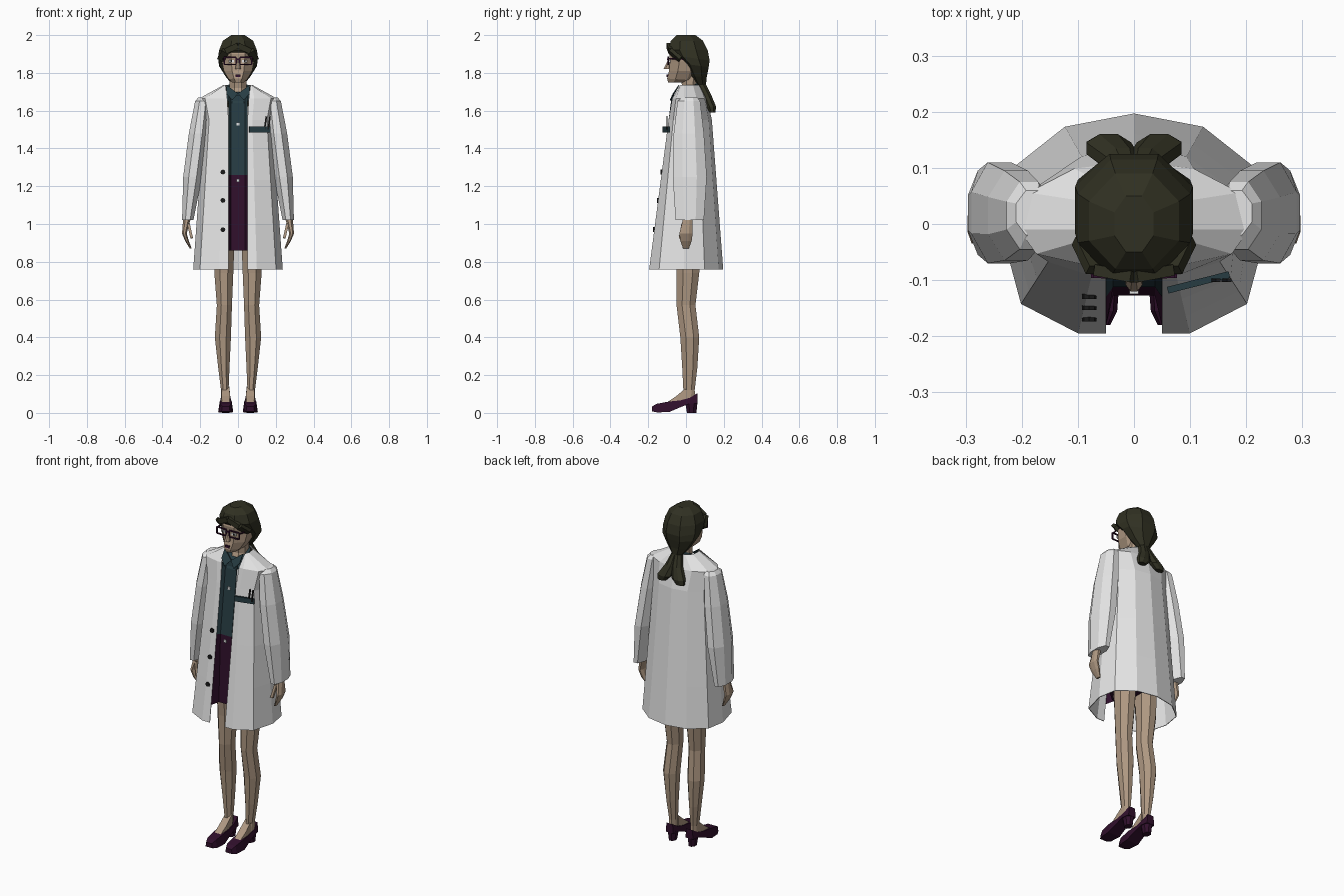
import bpy, bmesh, math
from mathutils import Vector

cube = bpy.data.objects.get("Cube")
if cube:
    bpy.data.objects.remove(cube, do_unlink=True)


def material(name, red, green, blue):
    mat = bpy.data.materials.new(name)
    mat.use_nodes = True
    mat.diffuse_color = (red, green, blue, 1)
    shader = next(node for node in mat.node_tree.nodes if node.type == 'BSDF_PRINCIPLED')
    shader.inputs["Base Color"].default_value = mat.diffuse_color
    shader.inputs["Roughness"].default_value = .9
    return mat


WHITE = material("coat white", red=.78, green=.78, blue=.78)
SKIN = material("skin", red=.42, green=.31, blue=.22)
HAIR = material("dark hair", red=.03, green=.03, blue=.016)
TEAL = material("teal cloth", red=.02, green=.045, blue=.055)
PLUM = material("plum", red=.03, green=.005, blue=.025)
BLACK = material("black", red=.01, green=.01, blue=.01)


def loft(name, mat, rings, side=1, closed=True):
    """Skin point rings of equal length; side -1 mirrors the part."""
    bm = bmesh.new()
    rows = [[bm.verts.new((x * side, y, z)) for x, y, z in ring_points] for ring_points in rings]
    count = len(rows[0])
    for lower, upper in zip(rows, rows[1:]):
        for i in range(count if closed else count - 1):
            j = (i + 1) % count
            bm.faces.new((lower[i], lower[j], upper[j], upper[i]))
    if closed:
        bm.faces.new(rows[0])
        bm.faces.new(rows[-1])
    bmesh.ops.recalc_face_normals(bm, faces=bm.faces)
    mesh = bpy.data.meshes.new(name)
    bm.to_mesh(mesh)
    bm.free()
    mesh.materials.append(mat)
    part = bpy.data.objects.new(name, mesh)
    bpy.context.scene.collection.objects.link(part)
    return part


def ring(z, width, depth, x=0, y=0, tilt=0):
    """Octagon with flat front and sides; tilt is its rise from front to back."""
    points = []
    for k in range(8):
        angle = math.pi * (k + .5) / 4
        across = math.cos(angle) / math.cos(math.pi / 8) / 2
        along = math.sin(angle) / math.cos(math.pi / 8) / 2
        points.append((x + across * width, y + along * depth, z + along * tilt))
    return points


def slice_at(y, width, bottom, top, x=.065):
    """Upright four-sided section of a foot or shoe."""
    half = width / 2
    return [(x - half, y, bottom), (x + half, y, bottom),
            (x + half * .8, y, top), (x - half * .8, y, top)]


def bar(name, mat, start, end, height, depth=.006, side=1):
    """Straight strip between two points."""
    start, end = Vector(start), Vector(end)
    axis = (end - start).normalized()
    back = Vector((0, 1, 0))
    back = (back - axis * axis.dot(back)).normalized() * depth / 2
    up = axis.cross(back).normalized() * height / 2
    corners = (up + back, up - back, -up - back, back - up)
    return loft(name, mat, [[end_point + c for c in corners] for end_point in (start, end)], side)


def coat_front(z):
    """Depth of the sloping coat front at a height."""
    return .13 * (z - .76) - .195


def coat_row(z, width, front, back, gap=.05):
    """Coat outline from one front edge round the back to the other."""
    half = [(gap, front), (max(gap * 1.1, width * .42), front), (width * .85, front * .73),
            (width, -.01), (width * .92, back / 2), (width * .52, back * .88)]
    return ([(x, y, z) for x, y in half] + [(0, back, z)]
            + [(-x, y, z) for x, y in reversed(half)])


# Open coat: straight flare up to the chest, then shoulders and neckline
coat_rows = []
for t in (0, .3, .6, 1):
    height = .76 + .79 * t
    coat_rows.append(coat_row(height, width=.237 - .057 * t, front=coat_front(height),
                              back=.197 - .06 * t))
coat_rows.append(coat_row(1.665, width=.205, front=-.073, back=.112, gap=.057))
coat_rows.append(coat_row(1.735, width=.078, front=-.03, back=.076, gap=.066))
coat = loft("coat", WHITE, coat_rows, closed=False)
cloth = coat.modifiers.new("cloth thickness", 'SOLIDIFY')
cloth.thickness = .004
cloth.offset = -1


# Shirt and skirt, recessed between the coat edges
def front_panel(name, mat, *levels):
    rows = []
    for z, recess in levels:
        edge = coat_front(z)
        rows.append([(-.05, edge, z), (-.037, edge + recess, z),
                     (.037, edge + recess, z), (.05, edge, z)])
    loft(name, mat, rows, closed=False)


front_panel("skirt_front", PLUM, (.86, .055), (1.26, .018))
front_panel("shirt_front", TEAL, (1.26, .018), (1.68, .015))
loft("skirt", PLUM, [ring(z=.86, width=.26, depth=.22, y=-.01),
                     ring(z=1.26, width=.24, depth=.2)])
loft("shirt_collar", TEAL, [ring(z=1.67, width=.14, depth=.14, tilt=.06),
                            ring(z=1.72, width=.12, depth=.11, y=.01, tilt=.06)])

# Buttons
for z in (1.53, 1.23):
    y = coat_front(z) + .012
    bar("shirt_button", WHITE, start=(-.008, y, z), end=(.008, y, z), height=.016)
for z in (1.275, 1.125, .97):
    rim = [math.pi * k / 4 for k in range(8)]
    loft("coat_button", BLACK, [
        [(.013 * math.cos(a) - .08, coat_front(z) + shift, z + .013 * math.sin(a)) for a in rim]
        for shift in (-.006, .004)])

# Breast pocket trim and pens
bar("pocket_trim", TEAL, start=(.06, -.118, 1.5), end=(.17, -.09, 1.5), height=.03, depth=.012)
for x in (.14, .16):
    bar("pen", BLACK, start=(x, -.1, 1.5), end=(x + .01, -.1, 1.57), height=.008)

# Neck, head, nose and lips
loft("neck", SKIN, [ring(z=1.64, width=.1, depth=.11), ring(z=1.72, width=.09, depth=.08, y=.02),
                    ring(z=1.8, width=.09, depth=.1, y=.02)])
loft("head", SKIN, [
    ring(z=1.75, width=.06, depth=.1, y=-.045),
    ring(z=1.765, width=.1, depth=.15, y=-.025, tilt=-.01),
    ring(z=1.81, width=.15, depth=.16, y=-.01),
    ring(z=1.86, width=.17, depth=.17),
    ring(z=1.9, width=.176, depth=.178),
    ring(z=1.95, width=.14, depth=.14)])
loft("nose", SKIN, [ring(z=1.82, width=.03, depth=.04, y=-.1),
                    ring(z=1.875, width=.012, depth=.01, y=-.086)])
bar("lips", PLUM, start=(-.013, -.1, 1.785), end=(.013, -.1, 1.785), height=.013, depth=.009)

# Hair swept back to a tie
loft("hair", HAIR, [
    ring(z=2, width=.07, depth=.1),
    ring(z=1.97, width=.16, depth=.17, y=.005),
    ring(z=1.92, width=.2, depth=.21, y=.01),
    ring(z=1.88, width=.21, depth=.2, y=.025, tilt=-.03),
    ring(z=1.84, width=.2, depth=.14, y=.05, tilt=-.02),
    ring(z=1.78, width=.13, depth=.09, y=.065),
    ring(z=1.73, width=.05, depth=.05, y=.08)])

for side, prefix in ((1, "left_"), (-1, "right_")):
    # Parted fringe and forked ponytail
    temple = (.065, -.082, 1.915)
    bar(prefix + "fringe", HAIR, (0, -.094, 1.945), temple, height=.03, depth=.02, side=side)
    bar(prefix + "side_hair", HAIR, temple, (.09, -.03, 1.87), height=.04, depth=.02, side=side)
    loft(prefix + "ponytail", HAIR, [
        ring(z=1.74, width=.04, depth=.05, x=.01, y=.08),
        ring(z=1.68, width=.06, depth=.05, x=.02, y=.11),
        ring(z=1.62, width=.08, depth=.05, x=.045, y=.135),
        ring(z=1.59, width=.05, depth=.03, x=.06, y=.14)], side)

    # Eyes and glasses
    bar(prefix + "eye", WHITE, (.022, -.088, 1.862), (.048, -.086, 1.862), height=.012, side=side)
    bar(prefix + "iris", BLACK, (.031, -.09, 1.862), (.039, -.09, 1.862), height=.01, side=side)
    low, high = 1.844, 1.882
    inner, outer = Vector((.01, -.096, 0)), Vector((.073, -.093, 0))
    for z in (low, high):
        lift = Vector((0, 0, z))
        bar(prefix + "rim", PLUM, inner + lift, outer + lift, height=.007, side=side)
    for x, y, _ in (inner, outer):
        bar(prefix + "rim_side", PLUM, (x, y, low), (x, y, high), height=.007, side=side)
    bar(prefix + "bridge", PLUM, (0, -.097, 1.872), (.01, -.097, 1.872), height=.007, side=side)
    bar(prefix + "temple", PLUM, (.073, -.093, 1.876), (.09, .01, 1.872), height=.006, side=side)

    # Pointed collar flap
    flap = [(0, -.066, 1.69), (.03, -.086, 1.655), (.06, -.07, 1.69), (.06, -.04, 1.735)]
    loft(prefix + "collar_flap", TEAL,
         [flap, [(x, y + .006, z) for x, y, z in flap]], side)

    # Sleeve, hand and thumb
    loft(prefix + "sleeve", WHITE, [
        ring(z=1.67, width=.06, depth=.08, x=.18, y=.02),
        ring(z=1.65, width=.08, depth=.12, x=.187, y=.015),
        ring(z=1.48, width=.1, depth=.16, x=.21, y=.015),
        ring(z=1.25, width=.1, depth=.18, x=.24, y=.02),
        ring(z=1.02, width=.06, depth=.15, x=.266, y=.02)], side)
    loft(prefix + "hand", SKIN, [
        ring(z=1.03, width=.04, depth=.05, x=.27, y=.01),
        ring(z=.95, width=.025, depth=.07, x=.284),
        ring(z=.91, width=.02, depth=.06, x=.27),
        ring(z=.87, width=.01, depth=.03, x=.25)], side)
    bar(prefix + "thumb", SKIN, start=(.262, -.016, 1), end=(.245, -.03, .925),
        height=.014, depth=.016, side=side)

    # Leg and foot
    loft(prefix + "leg", SKIN, [
        ring(z=.95, width=.11, depth=.15, x=.072, y=.01),
        ring(z=.74, width=.1, depth=.12, x=.075, y=.01),
        ring(z=.57, width=.08, depth=.1, x=.072),
        ring(z=.4, width=.085, depth=.1, x=.08, y=.02),
        ring(z=.24, width=.06, depth=.08, x=.075, y=.02),
        ring(z=.12, width=.04, depth=.06, x=.07, y=.016),
        ring(z=.06, width=.04, depth=.08, x=.07, y=.01)], side)
    loft(prefix + "foot", SKIN, [
        slice_at(y=-.11, width=.05, bottom=.03, top=.05),
        slice_at(y=-.05, width=.055, bottom=.04, top=.09),
        slice_at(y=.01, width=.05, bottom=.05, top=.14)], side)

    # Court shoe and block heel
    loft(prefix + "shoe", PLUM, [
        slice_at(y=-.18, width=.045, bottom=.008, top=.034),
        slice_at(y=-.155, width=.07, bottom=.003, top=.048),
        slice_at(y=-.09, width=.08, bottom=.004, top=.06),
        slice_at(y=-.03, width=.07, bottom=.03, top=.066),
        slice_at(y=.02, width=.065, bottom=.05, top=.08),
        slice_at(y=.062, width=.05, bottom=.05, top=.105)], side)
    loft(prefix + "heel", PLUM, [ring(z=0, width=.04, depth=.05, x=.065, y=.03),
                                 ring(z=.06, width=.055, depth=.066, x=.065, y=.028)], side)
